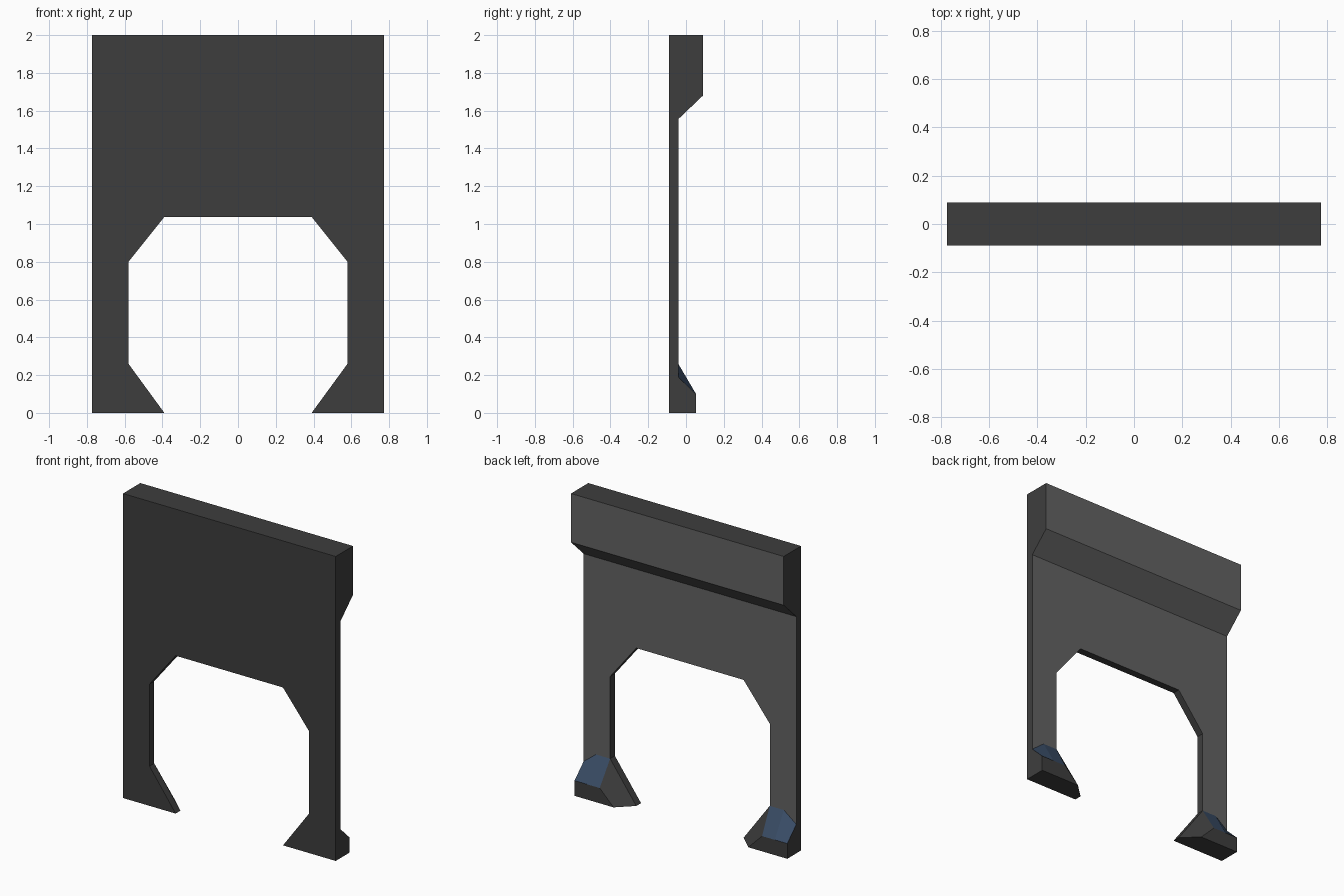
import bpy, bmesh

if "Cube" in bpy.data.objects:
    bpy.data.objects.remove(bpy.data.objects["Cube"])


def material(name, rgb):
    m = bpy.data.materials.new(name)
    m.diffuse_color = (*rgb, 1)
    m.use_nodes = True
    m.node_tree.nodes["Principled BSDF"].inputs["Base Color"].default_value = m.diffuse_color
    return m


dark = material("dark_grey", (0.048, 0.048, 0.048))
light = material("light_grey", (0.125, 0.125, 0.125))
blue = material("slate_blue", (0.042, 0.075, 0.136))


def loft(name, ring_a, ring_b, mats, rule):
    """Solid between two matching rings; rule(face) gives the material slot."""
    bm = bmesh.new()
    a = [bm.verts.new(p) for p in ring_a]
    b = [bm.verts.new(p) for p in ring_b]
    bm.faces.new(a)
    bm.faces.new(b[::-1])
    n = len(a)
    for i in range(n):
        j = (i + 1) % n
        bm.faces.new((a[i], a[j], b[j], b[i]))
    bmesh.ops.recalc_face_normals(bm, faces=bm.faces)
    bm.normal_update()
    for f in bm.faces:
        f.material_index = rule(f)
    mesh = bpy.data.meshes.new(name)
    bm.to_mesh(mesh)
    bm.free()
    for m in mats:
        mesh.materials.append(m)
    ob = bpy.data.objects.new(name, mesh)
    bpy.context.collection.objects.link(ob)
    return ob


W, FRONT, MID, BACK = 0.773, -0.09, -0.041, 0.09
back_is_light = lambda f: int(f.normal.y > 0.5)

# Wall panel with the chamfered opening
half = [(W, 2), (W, 0), (0.39, 0), (0.58, 0.26), (0.58, 0.8), (0.39, 1.037)]
outline = half + [(-x, z) for x, z in reversed(half)]
loft("wall_panel", [(x, FRONT, z) for x, z in outline],
     [(x, MID, z) for x, z in outline], [dark, light], back_is_light)

# Thick beam along the top of the back
profile = [(MID, 1.555), (BACK, 1.68), (BACK, 2), (MID, 2)]
loft("top_beam", [(-W, y, z) for y, z in profile],
     [(W, y, z) for y, z in profile], [dark, light], back_is_light)

# Tapered feet with blue sloping tops
near = [(W, 0), (W, 0.19), (0.683, 0.26), (0.58, 0.26), (0.39, 0)]
far = [(W, 0), (W, 0.1), (0.683, 0.1), (0.59, 0.1), (0.49, 0)]
foot = loft("feet", [(x, MID, z) for x, z in near],
            [(x, 0.053, z) for x, z in far], [dark, blue],
            lambda f: int(f.normal.z > 0.2 and min(v.co.z for v in f.verts) > 0.05
                          and abs(f.normal.y) < 0.99))
foot.modifiers.new("mirror", 'MIRROR').use_axis = (True, False, False)
